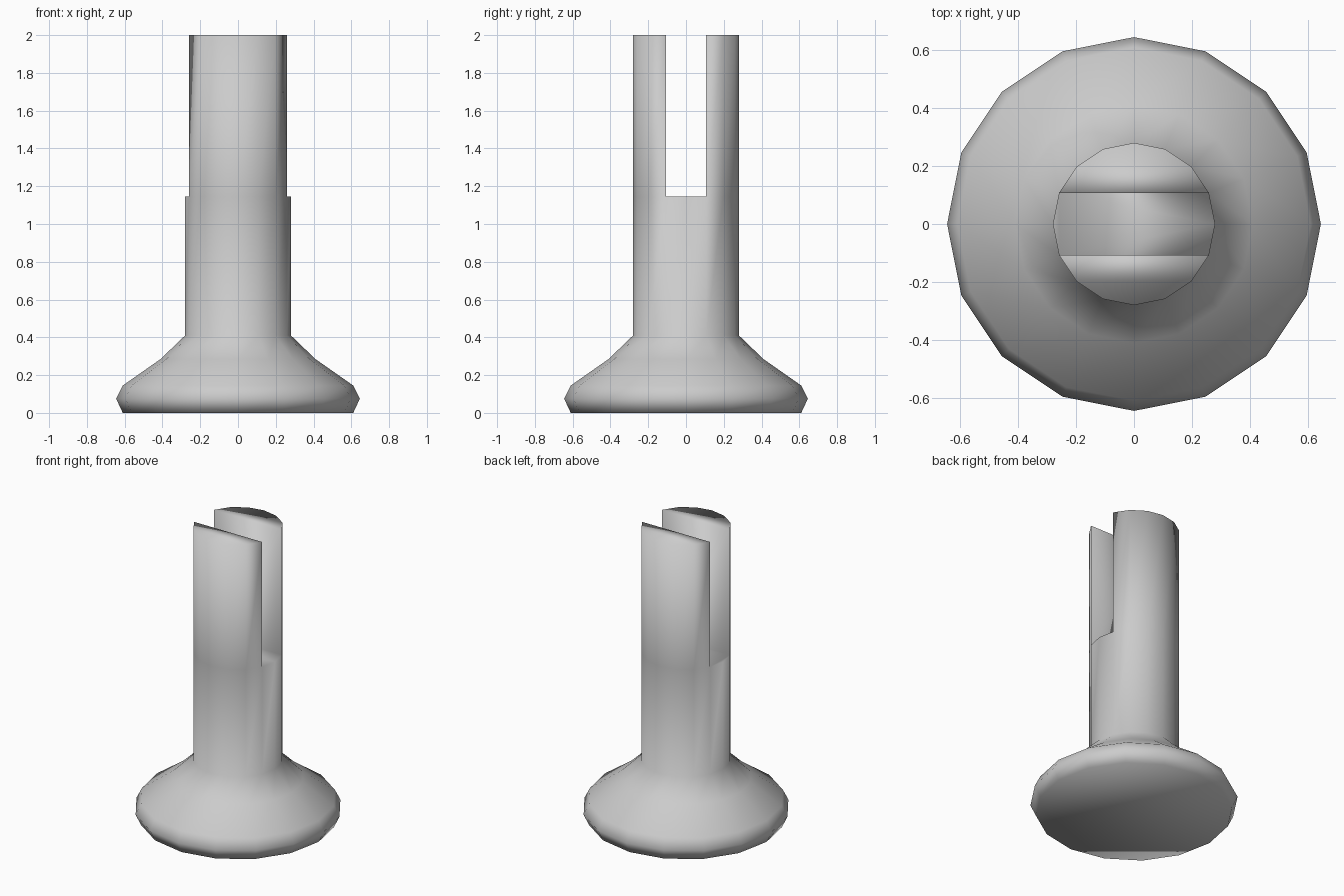
import bpy, bmesh
from math import cos, sin, tau

if "Cube" in bpy.data.objects:
    bpy.data.objects.remove(bpy.data.objects["Cube"])

SIDES = 16
# Lathe profile (radius, height) from the foot up to the slot floor
PROFILE = [(0.61, 0), (0.645, 0.075), (0.61, 0.145), (0.41, 0.285),
           (0.28, 0.41), (0.28, 1.145)]
TOP = 2.0

bm = bmesh.new()


def vert(radius, z, i):
    a = tau * i / SIDES
    return bm.verts.new((radius * cos(a), radius * sin(a), z))


# Flared foot and round shaft
rings = [[vert(r, z, i) for i in range(SIDES)] for r, z in PROFILE]
for low, high in zip(rings, rings[1:]):
    for i in range(SIDES):
        j = (i + 1) % SIDES
        bm.faces.new((low[i], low[j], high[j], high[i]))
bm.faces.new(rings[0][::-1])

# Slot floor
shaft = rings[-1]
bm.faces.new([shaft[i] for i in (15, 0, 1, 7, 8, 9)])

# Two prongs either side of the slot
for start in (1, 9):
    low = shaft[start:start + 7]
    high = [vert(0.28, TOP, i) for i in range(start, start + 7)]
    for i in range(7):
        j = (i + 1) % 7
        bm.faces.new((low[i], low[j], high[j], high[i]))
    bm.faces.new(high)

bmesh.ops.recalc_face_normals(bm, faces=bm.faces)
for f in bm.faces:
    f.smooth = True

mesh = bpy.data.meshes.new("slotted_post")
bm.to_mesh(mesh)
bm.free()
post = bpy.data.objects.new("slotted_post", mesh)
bpy.context.collection.objects.link(post)
